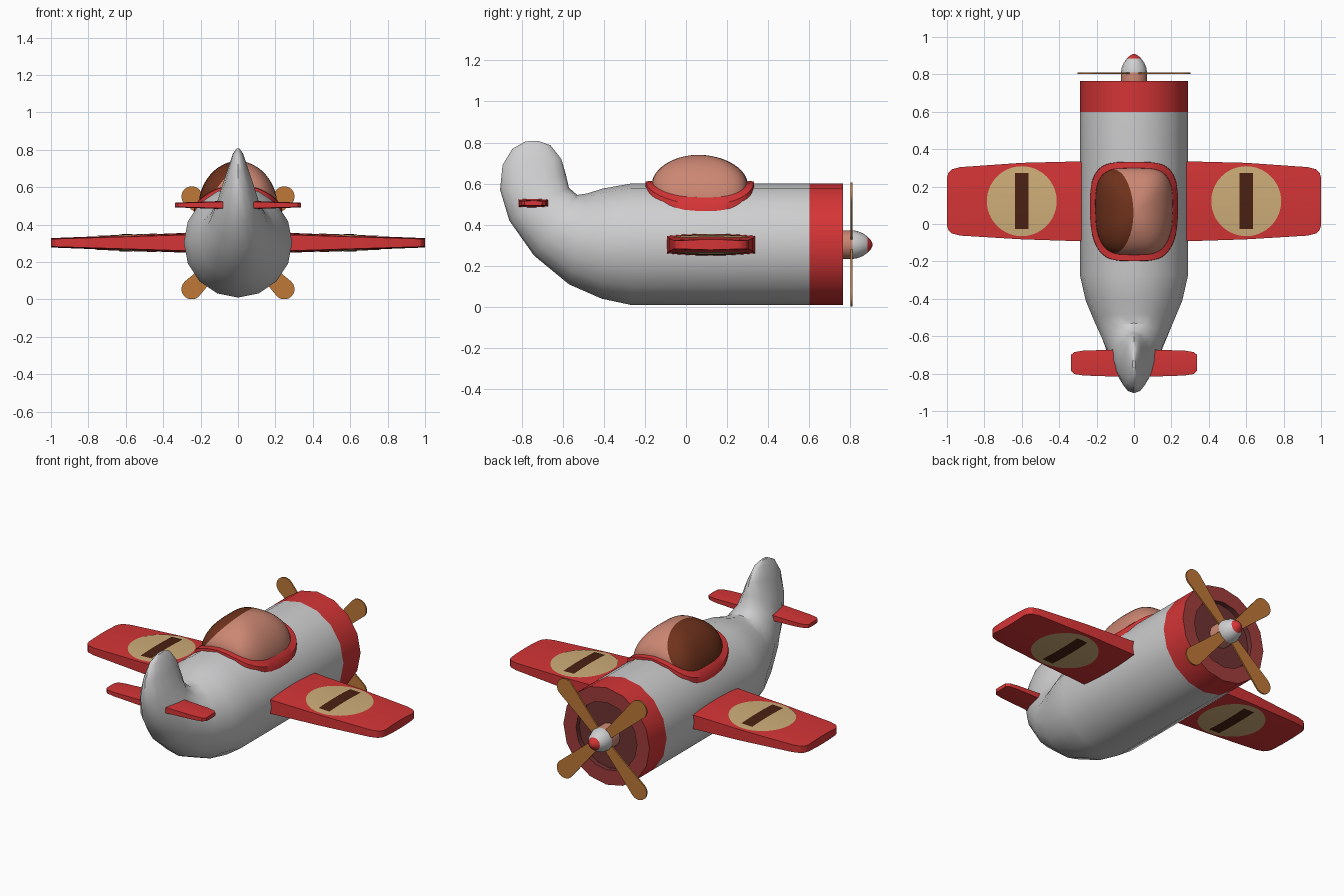
import bpy, bmesh, math
from mathutils import Vector as V

if "Cube" in bpy.data.objects:
    bpy.data.objects.remove(bpy.data.objects["Cube"])

def mat(name, r, g, b):
    m = bpy.data.materials.new(name)
    m.diffuse_color = (r, g, b, 1)
    m.use_nodes = True
    m.node_tree.nodes["Principled BSDF"].inputs["Base Color"].default_value = m.diffuse_color
    return m

GREY = mat("light grey", .62, .62, .63)
RED = mat("red", .66, .035, .037)
TAN = mat("tan", .62, .42, .19)
BROWN = mat("dark brown", .07, .015, .006)
GLASS = mat("salmon glass", .6, .24, .17)
SHADE = mat("brown glass", .16, .032, .012)
WOOD = mat("propeller wood", .52, .19, .04)
DULL = mat("dull red", .36, .045, .045)
MAROON = mat("maroon", .16, .032, .032)

def finish(name, bm, mats, angle=40, recalc=True):
    if recalc:
        bmesh.ops.recalc_face_normals(bm, faces=bm.faces)
    me = bpy.data.meshes.new(name)
    bm.to_mesh(me)
    bm.free()
    ob = bpy.data.objects.new(name, me)
    bpy.context.collection.objects.link(ob)
    for m in mats:
        me.materials.append(m)
    bpy.ops.object.select_all(action='DESELECT')
    ob.select_set(True)
    bpy.context.view_layer.objects.active = ob
    bpy.ops.object.shade_smooth_by_angle(angle=math.radians(angle))
    return ob

def loft(rings, bands=None, caps=True, loop=False):
    """Skin a list of closed rings; bands gives the material of each strip."""
    bm = bmesh.new()
    vs = [[bm.verts.new(p) for p in r] for r in rings]
    pairs = list(zip(vs, vs[1:] + vs[:1])) if loop else list(zip(vs, vs[1:]))
    n = len(vs[0])
    for k, (a, b) in enumerate(pairs):
        for i in range(n):
            f = bm.faces.new((a[i], a[(i+1) % n], b[(i+1) % n], b[i]))
            f.material_index = bands[k] if bands else 0
    if caps and not loop:
        bm.faces.new(vs[0]).material_index = bands[0] if bands else 0
        bm.faces.new(vs[-1]).material_index = bands[-1] if bands else 0
    return bm

# Fuselage: each section is an ellipse (top y, top z, bottom y, bottom z, half width)
def section(ty, tz, by, bz, w, n=16):
    c, h = V((0, (ty+by)/2, (tz+bz)/2)), V((0, (ty-by)/2, (tz-bz)/2))
    return [c - h*math.cos(t) + V((w*math.sin(t), 0, 0))
            for t in (2*math.pi*i/n for i in range(n))]

body = [(-.72, .808, -.78, .806, .008), (-.66, .787, -.845, .77, .028),
        (-.607, .72, -.893, .69, .052), (-.585, .645, -.905, .57, .085),
        (-.57, .58, -.86, .42, .118), (-.53, .545, -.74, .25, .16),
        (-.48, .552, -.57, .11, .21), (-.41, .575, -.41, .04, .258),
        (-.27, .60, -.27, .01, .29), (.6, .60, .6, .01, .29),
        (.765, .60, .765, .01, .29), (.765, .51, .765, .10, .205),
        (.735, .51, .735, .10, .205), (.735, .34, .735, .27, .03)]
finish("fuselage", loft([section(*s) for s in body], [0]*9 + [1, 2, 3, 3]),
       [GREY, RED, DULL, MAROON])

# Cockpit frame: rounded outline laid over the round body
def outline(hx, hy, r, n=48):
    pts = []
    for i in range(n):
        t = 2*math.pi*i/n
        c, s = math.cos(t), math.sin(t)
        x = hx*math.copysign(abs(c)**.5, c)
        y = .067 + hy*math.copysign(abs(s)**.6, s)
        if s < 0:
            x *= 1 - .12*abs(s)
        pts.append(V((x, y, .303 + math.sqrt(r*r - x*x))))
    return pts

finish("cockpit_frame", loft([outline(.237, .266, .28), outline(.235, .264, .308),
       outline(.208, .232, .310), outline(.205, .23, .28)], loop=True), [RED])

# Canopy dome, split into two tones by a slanted plane
base = outline(.208, .232, .303)
rings = []
for k in range(13):
    a = math.pi/2*k/12.2
    c, s = math.cos(a), math.sin(a)**1.15
    rings.append([V((p.x*c, .06 + (p.y-.06)*c, p.z + (.74-p.z)*s)) for p in base])
bm = loft(rings)
bmesh.ops.bisect_plane(bm, geom=bm.verts[:] + bm.edges[:] + bm.faces[:],
                       plane_co=(-.003, 0, .74), plane_no=(1, 0, -.75))
for f in bm.faces:
    c = f.calc_center_median()
    f.material_index = int(c.x + .003 < .75*(c.z - .74))
finish("canopy", bm, [GLASS, SHADE])

# Wings and tailplanes: lofted cambered slabs (x, y back, y front, half thickness)
STEPS = [i/3 for i in range(-3, 4)]

def slab(name, side, z, sections):
    rings = []
    for x, y0, y1, h in sections:
        c, w = (y0+y1)/2, (y1-y0)/2
        top = [V((side*x, c+w*v, z+h*(1-.2*v*v))) for v in STEPS]
        rings.append(top + [V((p.x, p.y, 2*z-p.z)) for p in reversed(top)])
    finish(name, loft(rings), [RED], 30)

def wing_h(x):
    return .056 - .031*(x-.2)/.8

WING = [(x, a, b, wing_h(x)) for x, a, b in
        [(.2, -.095, .337), (.6, -.082, .327), (.93, -.062, .304),
         (.975, -.05, .292), (.992, -.032, .275), (1, -.01, .25)]]
TAIL = [(.04, -.818, -.67, .023), (.27, -.81, -.677, .015),
        (.32, -.802, -.685, .013), (.337, -.785, -.70, .012)]

# Painted wing marks: thin sheets that follow the wing surface
def mark(name, side, face, hx, hy, lift, material, rounded):
    bm = bmesh.new()
    bmesh.ops.create_grid(bm, x_segments=12, y_segments=12, size=1)
    for v in bm.verts:
        x, y = v.co.x, v.co.y
        if rounded:
            x, y = x*math.sqrt(1-y*y/2), y*math.sqrt(1-x*x/2)
        x, y = .6 + side*hx*x, .122 + hy*y
        h = wing_h(x)*(1 - .2*((y-.122)/.2)**2) + lift
        v.co = (side*x, y, .303 + face*h)
    if face < 0:
        bmesh.ops.reverse_faces(bm, faces=bm.faces)
    finish(name, bm, [material], recalc=False)

for side, tag in ((-1, "left"), (1, "right")):
    slab(tag + "_wing", side, .303, WING)
    slab(tag + "_tailplane", side, .505, TAIL)
    for face, where in ((1, "upper"), (-1, "lower")):
        mark(f"{tag}_{where}_roundel", side, face, .187, .187, .003, TAN, True)
        mark(f"{tag}_{where}_stripe", side, face, .036, .15, .006, BROWN, False)

# Spinner with hub and red tip
spin = [(.725, .07), (.81, .07), (.835, .066), (.862, .055), (.884, .039),
        (.9, .022), (.908, .006)]
rings = [[V((r*math.cos(t), y, .303 + r*math.sin(t)))
          for t in (2*math.pi*i/16 for i in range(16))] for y, r in spin]
finish("spinner", loft(rings, [0, 1, 1, 1, 2, 2]), [GLASS, GREY, RED])

# Four round-ended propeller blades
shape = [(.03, -.026), (.15, -.036)]
shape += [(.35 + .055*math.cos(t), .055*math.sin(t))
          for t in (math.pi*(i/10 - .5) for i in range(11))]
shape += [(.15, .036), (.03, .026)]
for k in range(4):
    a = math.pi/4 + k*math.pi/2
    d, p = V((math.cos(a), 0, math.sin(a))), V((-math.sin(a), 0, math.cos(a)))
    rings = [[V((0, y, .303)) + d*r + p*w for r, w in shape] for y in (.802, .811)]
    finish(f"propeller_blade_{k+1}", loft(rings), [WOOD])
